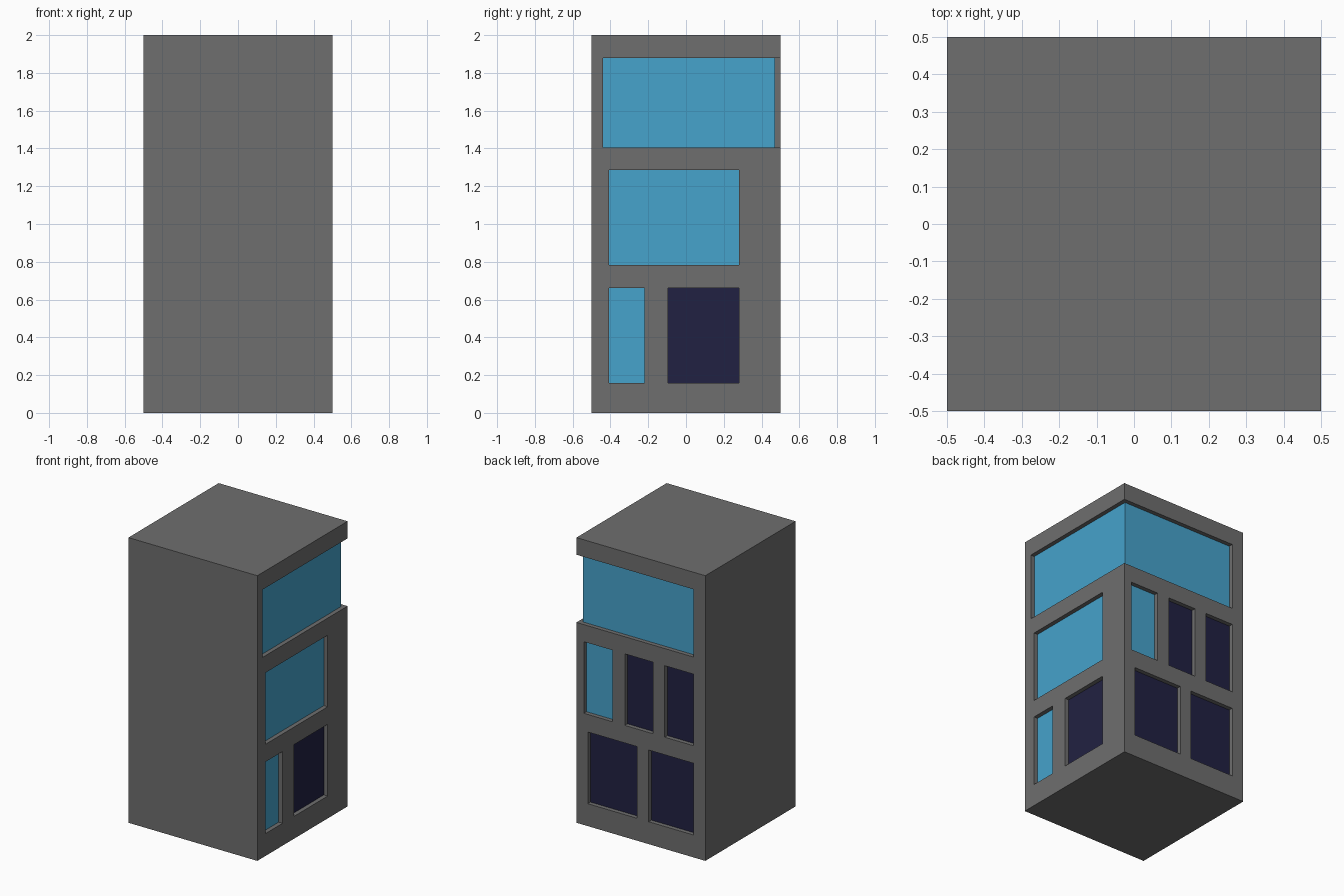
import bpy
import bmesh

if "Cube" in bpy.data.objects:
    bpy.data.objects.remove(bpy.data.objects["Cube"])

DEPTH = 0.03           # recess depth of every window
INNER = 0.5 - DEPTH    # plane of the panes


def material(name, rgb):
    m = bpy.data.materials.new(name)
    m.diffuse_color = (*rgb, 1.0)
    m.use_nodes = True
    m.node_tree.nodes["Principled BSDF"].inputs["Base Color"].default_value = m.diffuse_color
    return m


def box(name, lo, hi):
    bm = bmesh.new()
    bmesh.ops.create_cube(bm, size=1.0)
    for v in bm.verts:
        for i in range(3):
            v.co[i] = lo[i] if v.co[i] < 0 else hi[i]
    me = bpy.data.meshes.new(name)
    bm.to_mesh(me)
    bm.free()
    ob = bpy.data.objects.new(name, me)
    bpy.context.collection.objects.link(ob)
    return ob


GREY, BLUE, DARK = 0, 1, 2
mats = [material("wall grey", (0.156, 0.156, 0.156)),
        material("glass blue", (0.061, 0.366, 0.604)),
        material("dark pane", (0.0152, 0.0152, 0.0545))]

# Openings: wall axis (0 = right wall, 1 = back wall), start, end, bottom, top, colour
# The top pair run past the corner and meet there
G, M, T = (0.157, 0.66), (0.783, 1.285), (1.405, 1.88)
windows = [
    (0, -0.44, 0.6, *T, BLUE),
    (0, -0.407, 0.28, *M, BLUE),
    (0, -0.407, -0.22, *G, BLUE),
    (0, -0.095, 0.28, *G, DARK),
    (1, -0.408, 0.6, *T, BLUE),
    (1, 0.22, 0.442, *M, BLUE),
    (1, -0.095, 0.125, *M, DARK),
    (1, -0.408, -0.185, *M, DARK),
    (1, 0.03, 0.412, *G, DARK),
    (1, -0.408, -0.061, *G, DARK),
]

# Building block
tower = box("building", (-0.5, -0.5, 0), (0.5, 0.5, 2))
for m in mats:
    tower.data.materials.append(m)

# Cut the window recesses
cutters = []
for axis, a, b, z0, z1, _ in windows:
    if axis == 0:
        c = box("window_cutter", (INNER, a, z0), (0.6, b, z1))
    else:
        c = box("window_cutter", (a, INNER, z0), (b, 0.6, z1))
    c.hide_render = True
    cutters.append(c)
    mod = tower.modifiers.new("recess", 'BOOLEAN')
    mod.operation = 'DIFFERENCE'
    mod.solver = 'EXACT'
    mod.object = c

bpy.context.view_layer.update()
deps = bpy.context.evaluated_depsgraph_get()
cut = bpy.data.meshes.new_from_object(tower.evaluated_get(deps))
tower.modifiers.clear()
tower.data = cut
for c in cutters:
    bpy.data.objects.remove(c, do_unlink=True)
if len(cut.materials) < 3:
    cut.materials.clear()
    for m in mats:
        cut.materials.append(m)

# Colour the recessed panes, leave walls and reveals grey
for p in cut.polygons:
    p.material_index = GREY
    p.use_smooth = False
    for axis, a, b, z0, z1, colour in windows:
        if (p.normal[axis] > 0.9 and abs(p.center[axis] - INNER) < 0.002
                and a < p.center[1 - axis] < b and z0 < p.center.z < z1):
            p.material_index = colour
